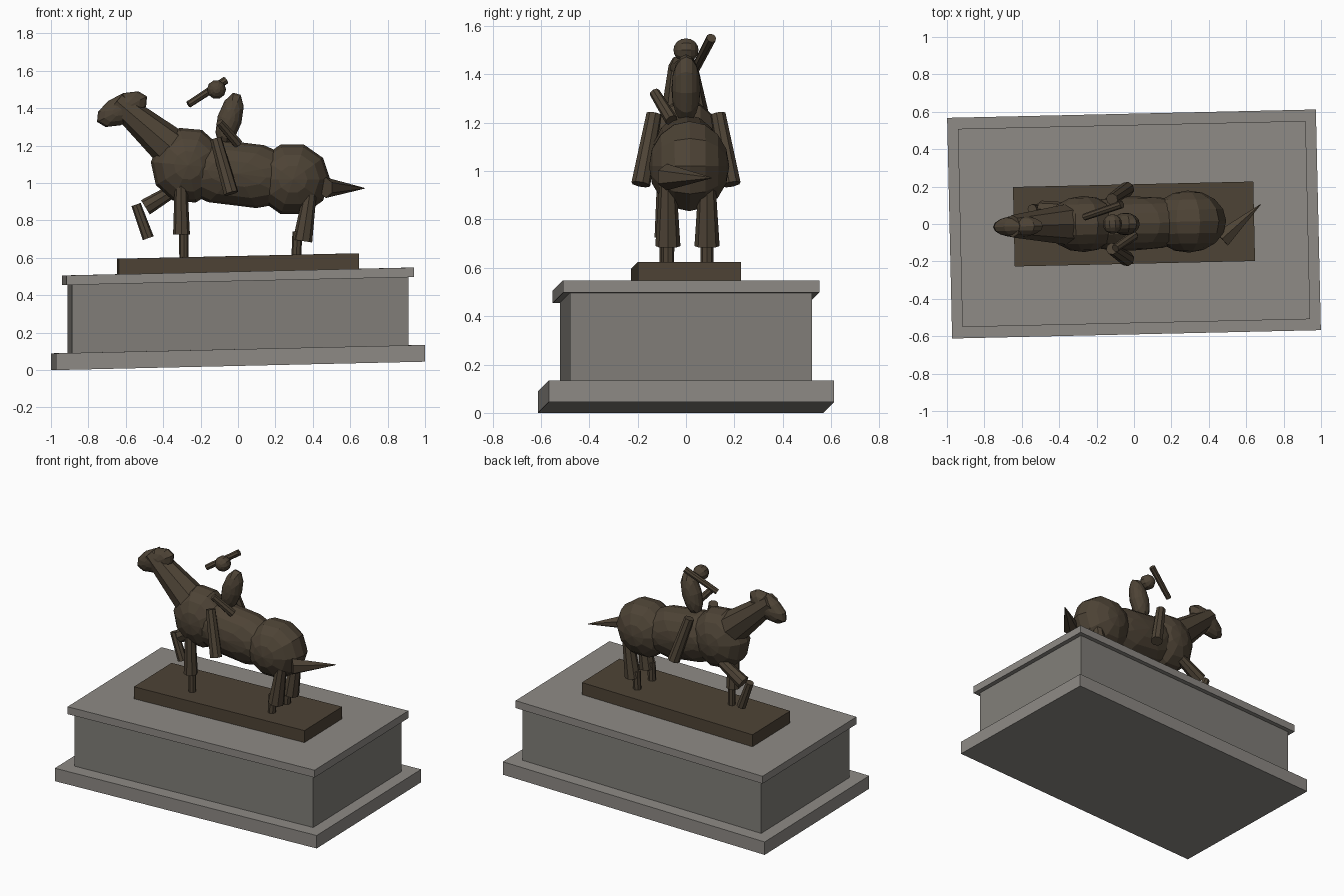
import bpy, bmesh, math
from mathutils import Matrix, Vector

if "Cube" in bpy.data.objects:
    bpy.data.objects.remove(bpy.data.objects["Cube"])

YAW = Matrix.Rotation(math.radians(1.3), 4, 'Z')
SLOPE = 0.0227  # the whole monument rises slightly towards +x


def material(name, rgb):
    m = bpy.data.materials.new(name)
    m.diffuse_color = (*rgb, 1)
    m.use_nodes = True
    m.node_tree.nodes["Principled BSDF"].inputs["Base Color"].default_value = m.diffuse_color
    return m


BRONZE = material("bronze", (0.075, 0.056, 0.036))
STONE = material("stone", (0.27, 0.255, 0.235))
DARK_STONE = material("dark_stone", (0.22, 0.21, 0.19))


def finish(name, bm, mat):
    mesh = bpy.data.meshes.new(name)
    bm.to_mesh(mesh)
    bm.free()
    mesh.materials.append(mat)
    ob = bpy.data.objects.new(name, mesh)
    bpy.context.collection.objects.link(ob)
    return ob


def slab(name, length, width, z0, z1, mat):
    bm = bmesh.new()
    bmesh.ops.create_cube(bm, size=1)
    for v in bm.verts:
        v.co = Vector((v.co.x * length, v.co.y * width, z0 + (v.co.z + 0.5) * (z1 - z0)))
        v.co.z += SLOPE * v.co.x
        v.co = YAW @ v.co
    return finish(name, bm, mat)


def ellipsoid(name, centre, radii, tilt=0, segments=10, rings=8):
    # poles lie along y, tilt turns it in the side plane
    bm = bmesh.new()
    bmesh.ops.create_uvsphere(bm, u_segments=segments, v_segments=rings, radius=1)
    turn = (Matrix.Translation(centre) @ YAW @ Matrix.Rotation(math.radians(tilt), 4, 'Y')
            @ Matrix.Diagonal((*radii, 1)) @ Matrix.Rotation(math.radians(90), 4, 'X')
            @ Matrix.Rotation(math.radians(90), 4, 'Z'))
    bm.transform(turn)
    return finish(name, bm, BRONZE)


def limb(name, a, b, r1, r2, sides=8):
    a, b = Vector(a), Vector(b)
    d = b - a
    bm = bmesh.new()
    bmesh.ops.create_cone(bm, cap_ends=True, segments=sides, radius1=r1, radius2=r2, depth=d.length)
    bm.transform(Matrix.Translation((a + b) / 2) @ d.to_track_quat('Z', 'Y').to_matrix().to_4x4())
    return finish(name, bm, BRONZE)


# Pedestal
slab("pedestal_base", 1.972, 1.18, 0.0225, 0.112, STONE)
slab("pedestal_body", 1.80, 1.00, 0.112, 0.476, DARK_STONE)
slab("pedestal_cap", 1.86, 1.06, 0.476, 0.527, STONE)
slab("bronze_plinth", 1.285, 0.425, 0.527, 0.61, BRONZE)

# Horse body
ellipsoid("horse_chest", (-0.27, 0, 1.095), (0.197, 0.15, 0.205), 5)
ellipsoid("horse_barrel", (-0.01, 0.003, 1.05), (0.42, 0.145, 0.178), 7)
ellipsoid("horse_rump", (0.29, 0.013, 1.02), (0.203, 0.166, 0.195), 0)
limb("horse_neck", (-0.28, 0, 1.12), (-0.65, -0.012, 1.437), 0.122, 0.06)
ellipsoid("horse_head", (-0.62, -0.013, 1.395), (0.15, 0.058, 0.077), -27)
limb("horse_tail", (0.47, -0.08, 0.975), (0.677, 0.105, 0.972), 0.055, 0.002, 6)

# Hind legs
for side, y in (("right", -0.075), ("left", 0.087)):
    limb(f"hind_{side}_upper_leg", (0.385, y, 0.95), (0.345, y, 0.69), 0.035, 0.052)
    limb(f"hind_{side}_lower_leg", (0.318, y, 0.74), (0.312, y, 0.615), 0.027, 0.026)

# Front legs: one standing, one raised
limb("standing_upper_leg", (-0.305, -0.085, 0.99), (-0.302, -0.085, 0.725), 0.034, 0.045)
limb("standing_lower_leg", (-0.29, -0.085, 0.77), (-0.29, -0.085, 0.60), 0.025, 0.024)
limb("raised_upper_leg", (-0.33, 0.08, 0.97), (-0.495, 0.08, 0.87), 0.034, 0.045)
limb("raised_lower_leg", (-0.545, 0.08, 0.885), (-0.48, 0.08, 0.705), 0.026, 0.031)

# Rider
ellipsoid("rider_torso", (-0.045, 0, 1.34), (0.066, 0.06, 0.15), 16)
ellipsoid("rider_head", (-0.115, 0, 1.50), (0.051, 0.052, 0.051))
for side, s in (("right", -1), ("left", 1)):
    limb(f"rider_{side}_leg", (-0.118, s * 0.132, 1.235), (-0.037, s * 0.187, 0.945), 0.032, 0.04)
limb("rider_lowered_arm", (0.0, -0.06, 1.21), (-0.1, -0.13, 1.325), 0.027, 0.022)
limb("rider_raised_arm", (-0.265, 0.037, 1.42), (-0.065, 0.105, 1.55), 0.019, 0.021)
